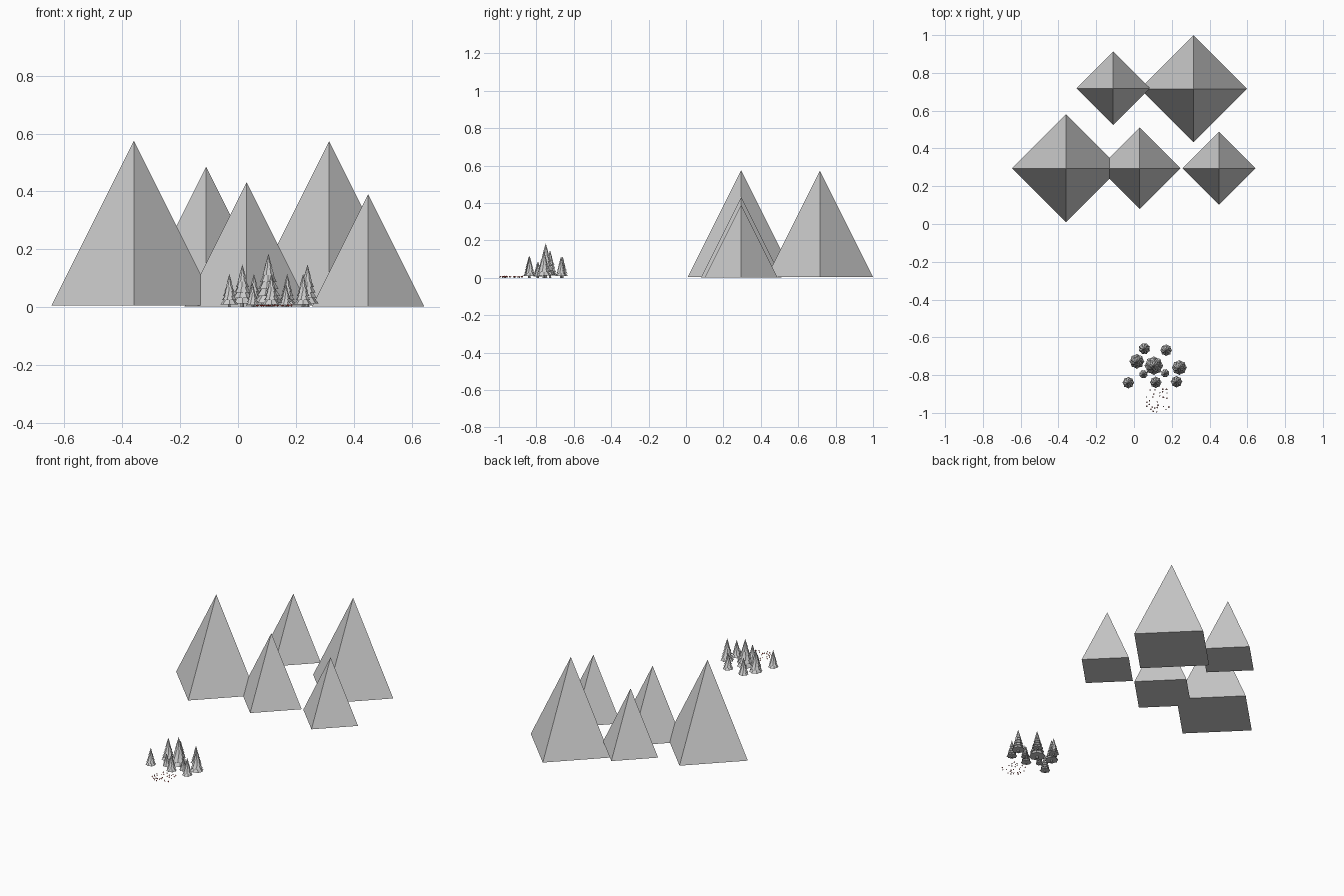
import bpy, bmesh, math, random
from mathutils import Matrix, Vector

random.seed(4)
if "Cube" in bpy.data.objects:
    bpy.data.objects.remove(bpy.data.objects["Cube"])


def material(name, rgb):
    m = bpy.data.materials.new(name)
    m.use_nodes = True
    m.diffuse_color = (*rgb, 1)
    m.node_tree.nodes["Principled BSDF"].inputs["Base Color"].default_value = (*rgb, 1)
    return m


grey = material("stone grey", (0.6, 0.6, 0.6))
red = material("cap red", (0.5, 0.03, 0.02))
white = material("pale white", (0.8, 0.8, 0.8))


def finish(bm, name, mats):
    mesh = bpy.data.meshes.new(name)
    bm.to_mesh(mesh)
    bm.free()
    for m in mats:
        mesh.materials.append(m)
    ob = bpy.data.objects.new(name, mesh)
    bpy.context.scene.collection.objects.link(ob)
    return ob


def cone(bm, x, y, z, r1, r2, h, sides, mat=0, turn=0):
    """Cone or frustum standing on z; returns its vertices."""
    place = Matrix.Translation((x, y, z + h / 2)) @ Matrix.Rotation(turn, 4, "Z")
    verts = bmesh.ops.create_cone(bm, cap_ends=True, segments=sides, radius1=r1,
                                  radius2=r2, depth=h, matrix=place)["verts"]
    for f in {f for v in verts for f in v.link_faces}:
        f.material_index = mat
    return verts


# Mountains: four-sided pyramids, one raised off the ground
mountains = {
    "mountain_front_right": (-0.36, 0.295, 0.005, 0.285),
    "mountain_front_middle": (0.03, 0.295, 0.002, 0.215),
    "mountain_front_left": (0.45, 0.295, 0.002, 0.194),
    "mountain_back_right": (-0.11, 0.718, 0.095, 0.195),
    "mountain_back_left": (0.315, 0.716, 0.005, 0.284),
}
for name, (x, y, z, r) in mountains.items():
    bm = bmesh.new()
    cone(bm, x, y, z, r, 0, 2 * r, 4)
    finish(bm, name, [grey])


# Fir trees: trunk and overlapping tiers with a scalloped rim
def tree(name, x, y, h):
    bm = bmesh.new()
    cone(bm, x, y, 0, 0.045 * h, 0.035 * h, 0.12 * h, 8)
    tiers = 6
    for i in range(tiers):
        t = i / tiers
        r = 0.27 * h * (1 - 0.85 * t)
        z = h * (0.08 + 0.78 * t)
        tall = h * (0.22 if i < tiers - 1 else 0.27)
        top = 0.35 * r if i < tiers - 1 else 0
        verts = cone(bm, x, y, z, r, top, tall, 16, turn=i * 0.5)
        # Pull in every other rim point
        rim = [v for v in verts if v.co.z < z + tall / 3]
        rim.sort(key=lambda v: math.atan2(v.co.y - y, v.co.x - x))
        for v in rim[::2]:
            v.co = v.co.lerp(Vector((x, y, z + 0.02 * h)), 0.14)
    finish(bm, name, [grey])


trees = [(0.105, -0.75, 0.185), (0.015, -0.727, 0.148), (0.24, -0.76, 0.148),
         (0.055, -0.66, 0.115), (0.17, -0.668, 0.115), (-0.03, -0.84, 0.115),
         (0.115, -0.838, 0.115), (0.225, -0.835, 0.115),
         (0.05, -0.795, 0.085), (0.165, -0.79, 0.085)]
for i, (x, y, h) in enumerate(trees):
    tree(f"fir_tree_{i + 1}", x, y, h)

# Tiny mushrooms scattered before the trees: pale stem, red cap, pale crown
bm = bmesh.new()
spots = [(0.12, -0.995)]
while len(spots) < 28:
    p = (random.uniform(0.06, 0.185), random.uniform(-0.993, -0.87))
    if all(math.dist(p, q) > 0.012 for q in spots):
        spots.append(p)
for x, y in spots:
    s = random.uniform(0.8, 1.1)
    cone(bm, x, y, 0, 0.0015 * s, 0.0012 * s, 0.006 * s, 6, 1)
    cone(bm, x, y, 0.005 * s, 0.0045 * s, 0.003 * s, 0.003 * s, 8, 0)
    cone(bm, x, y, 0.008 * s, 0.003 * s, 0.001 * s, 0.002 * s, 8, 1)
finish(bm, "mushrooms", [red, white])
